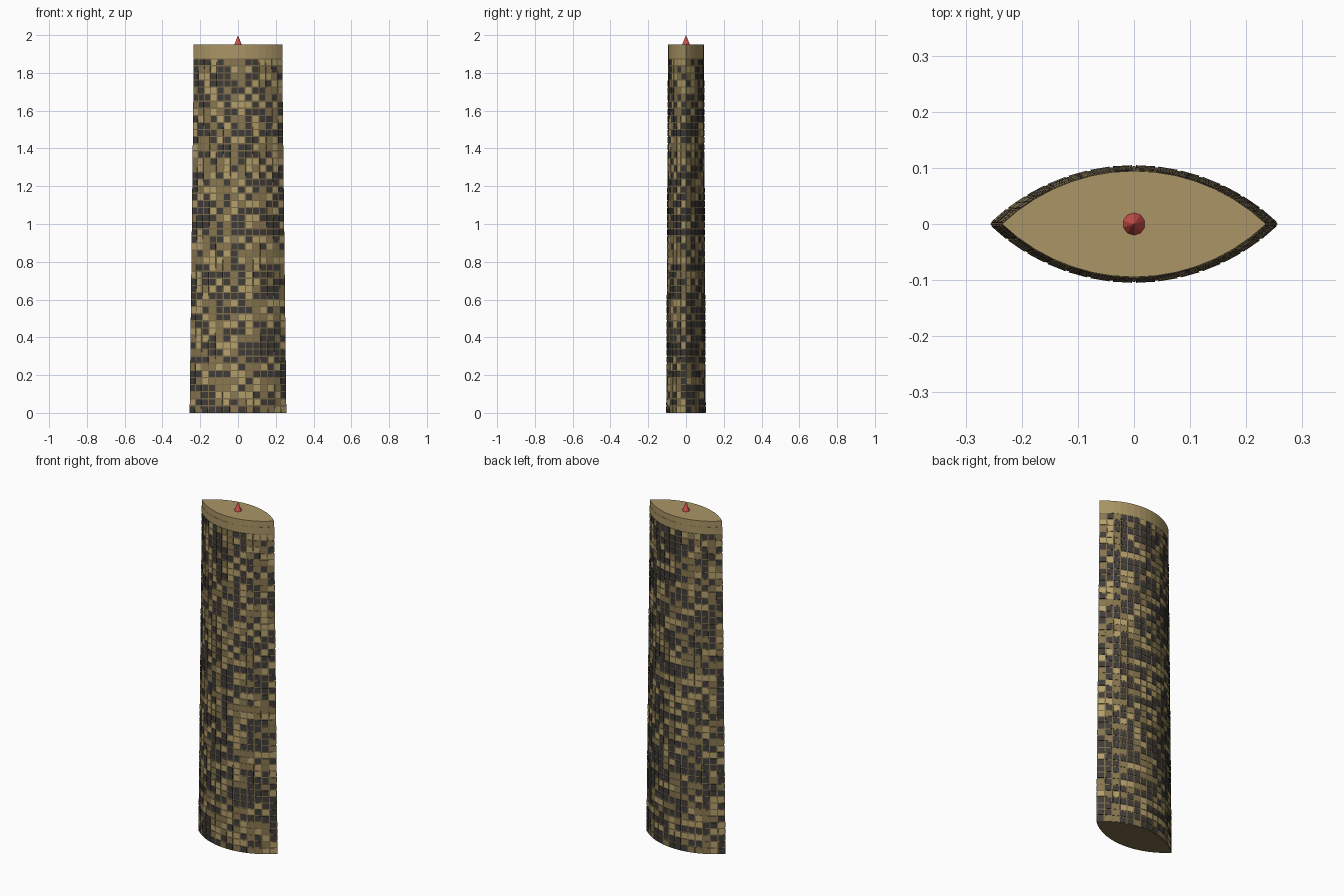
import bpy, bmesh, math, random
from mathutils import Vector

if "Cube" in bpy.data.objects:
    bpy.data.objects.remove(bpy.data.objects["Cube"])

random.seed(7)
COLS, ROWS = 14, 50
TOP, FACADE = 1.95, 1.875
PITCH = FACADE / ROWS


def material(name, rgb):
    m = bpy.data.materials.new(name)
    m.diffuse_color = (*rgb, 1)
    m.use_nodes = True
    m.node_tree.nodes["Principled BSDF"].inputs["Base Color"].default_value = m.diffuse_color
    return m


def lens(a, b, n):
    """Pointed-oval plan outline made of two circular arcs, counter-clockwise."""
    r = (a * a + b * b) / (2 * b)
    half = math.asin(a / r)
    arc = [(r * math.sin(t), r * math.cos(t) - (r - b))
           for t in (half - 2 * half * i / n for i in range(n))]
    return arc + [(-x, -y) for x, y in arc]


def make(name, bm, mats):
    me = bpy.data.meshes.new(name)
    bmesh.ops.recalc_face_normals(bm, faces=bm.faces)
    bm.to_mesh(me)
    bm.free()
    for m in mats:
        me.materials.append(m)
    ob = bpy.data.objects.new(name, me)
    bpy.context.collection.objects.link(ob)
    return ob


def loft(name, sections, mat):
    """Closed solid through (z, scale) sections of the plan."""
    bm = bmesh.new()
    rings = [[bm.verts.new((x * s, y * s, z)) for x, y in PLAN] for z, s in sections]
    n = len(PLAN)
    for lo, hi in zip(rings, rings[1:]):
        for i in range(n):
            j = (i + 1) % n
            bm.faces.new((lo[i], lo[j], hi[j], hi[i]))
    bm.faces.new(rings[0][::-1])
    bm.faces.new(rings[-1])
    return make(name, bm, [mat])


def taper(z):
    return 1 - 0.085 * z / FACADE


PLAN = lens(0.256, 0.103, COLS)
stone = material("tan_stone", (0.40, 0.30, 0.13))
frame = material("facade_frame", (0.20, 0.15, 0.07))
dark = material("dark_glass", (0.05, 0.045, 0.04))
mid = material("bronze_glass", (0.25, 0.185, 0.08))
light = material("lit_glass", (0.46, 0.35, 0.15))
red = material("red_beacon", (0.65, 0.08, 0.07))

# Tapering tower core
loft("tower_core", [(0, 1), (FACADE, taper(FACADE))], frame)

# Two crown bands
loft("crown_lower_band", [(FACADE, 0.923), (1.915, 0.923)], stone)
loft("crown_upper_band", [(1.915, 0.918), (TOP, 0.918)], stone)

# Window panels, slightly proud of the core
bm = bmesh.new()
n = len(PLAN)
for row in range(ROWS):
    z0, z1 = row * PITCH + 0.003, (row + 1) * PITCH - 0.003
    p_dark = random.uniform(0.3, 0.7)
    for i in range(n):
        p, q = Vector(PLAN[i]), Vector(PLAN[(i + 1) % n])
        out = Vector(((q - p).y, -(q - p).x)).normalized()
        a, b = p.lerp(q, 0.08), p.lerp(q, 0.92)
        corners = [(a, z0), (b, z0), (b, z1), (a, z1)]
        back, face = [], []
        for c, z in corners:
            base = c * taper(z)
            back.append(bm.verts.new((*base, z)))
            face.append(bm.verts.new((*(base + out * 0.002), z)))
        k = 0 if random.random() < p_dark else random.choice((1, 2))
        quads = [face, back[::-1]] + [
            (back[j], back[(j + 1) % 4], face[(j + 1) % 4], face[j]) for j in range(4)]
        for quad in quads:
            bm.faces.new(quad).material_index = k
make("window_panels", bm, [dark, mid, light])

# Red beacon cone on the roof
bm = bmesh.new()
bmesh.ops.create_cone(bm, cap_ends=True, segments=10, radius1=0.02, radius2=0, depth=0.05)
bmesh.ops.translate(bm, verts=bm.verts, vec=(0, 0, TOP + 0.025))
make("roof_beacon", bm, [red])
